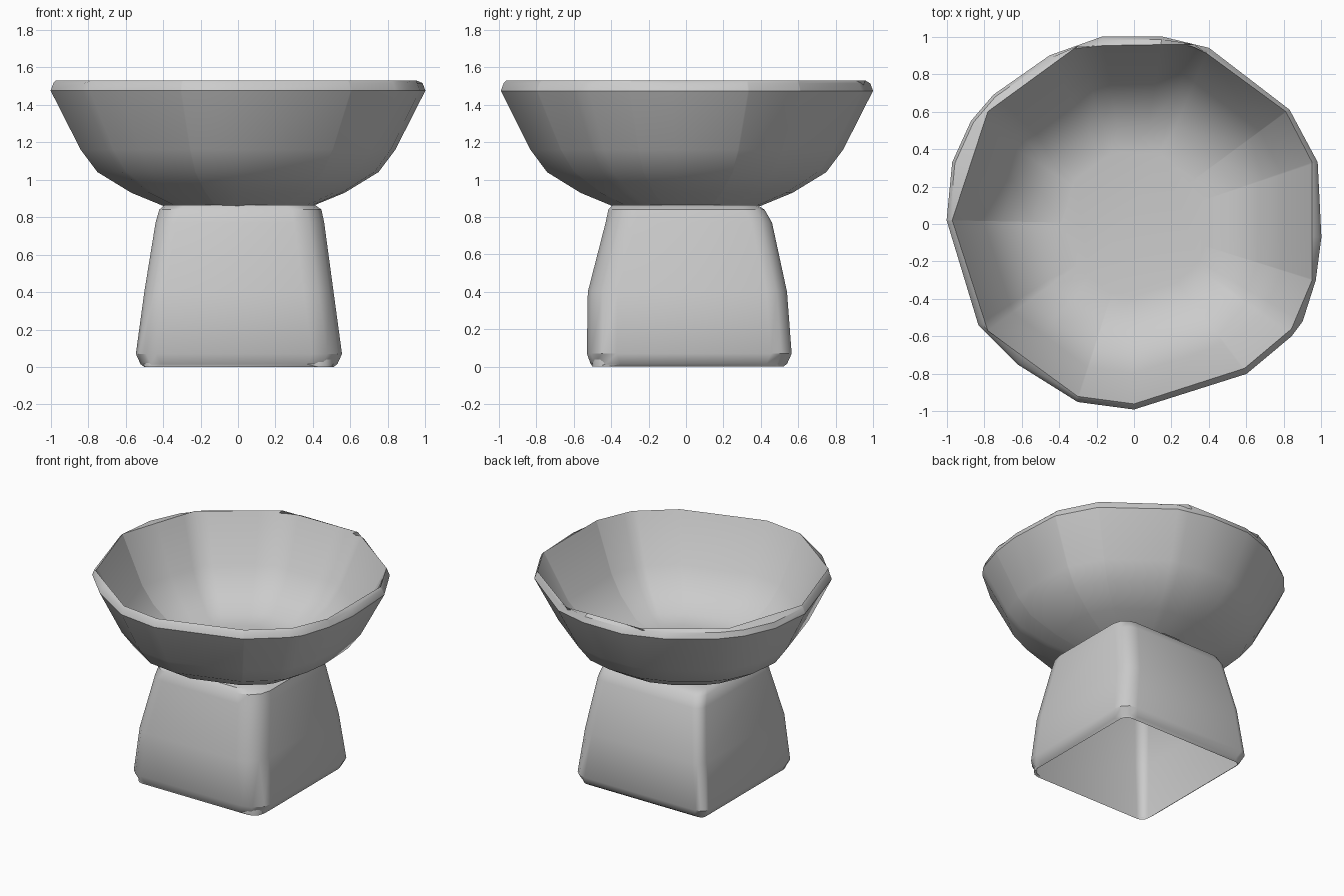
import bpy, bmesh, math

if "Cube" in bpy.data.objects:
    bpy.data.objects.remove(bpy.data.objects["Cube"])


def loft(name, rings, cap_start=False, cap_end=False, angle=35):
    """Skin a stack of equal-length point rings into one mesh object."""
    bm = bmesh.new()
    rows = [[bm.verts.new(p) for p in ring] for ring in rings]
    n = len(rows[0])
    for a, b in zip(rows, rows[1:]):
        for i in range(n):
            j = (i + 1) % n
            bm.faces.new((a[i], a[j], b[j], b[i]))
    if cap_start:
        bm.faces.new(rows[0][::-1])
    if cap_end:
        bm.faces.new(rows[-1])
    bmesh.ops.recalc_face_normals(bm, faces=bm.faces)
    mesh = bpy.data.meshes.new(name)
    bm.to_mesh(mesh)
    bm.free()
    obj = bpy.data.objects.new(name, mesh)
    bpy.context.collection.objects.link(obj)
    bpy.context.view_layer.objects.active = obj
    obj.select_set(True)
    bpy.ops.object.shade_smooth_by_angle(angle=math.radians(angle))
    obj.select_set(False)
    return obj


def reach(poly, t):
    """Distance from the centre to a polygon outline in direction t."""
    c, s = math.cos(t), math.sin(t)
    best = 0
    for (x1, y1), (x2, y2) in zip(poly, poly[1:] + poly[:1]):
        dx, dy = x2 - x1, y2 - y1
        den = c * dy - s * dx
        if abs(den) < 1e-9:
            continue
        r = (x1 * dy - y1 * dx) / den
        u = (x1 * s - y1 * c) / den
        if r > 0 and -1e-6 <= u <= 1 + 1e-6:
            best = max(best, r)
    return best


# Bowl: uneven faceted rim outlines (outside and inside)
outer = [(1, -.07), (.98, .33), (.83, .61), (.40, .94), (.15, 1), (-.17, 1),
         (-.45, .9), (-.75, .69), (-.87, .55), (-.97, .33), (-1, .02),
         (-.83, -.54), (-.62, -.75), (-.3, -.95), (0, -.99), (.6, -.8),
         (.84, -.6), (.9, -.52), (.97, -.3)]
inner = [(.95, -.3), (.95, .33), (.81, .6), (.32, .96), (-.3, .95),
         (-.78, .6), (-.97, .02), (-.78, -.57), (-.3, -.92), (0, -.96),
         (.59, -.77), (.84, -.56)]
angles = sorted({round(math.atan2(y, x), 3) for x, y in outer + inner})


def bowl_ring(poly, scale, z):
    return [(scale * reach(poly, t) * math.cos(t),
             scale * reach(poly, t) * math.sin(t), z) for t in angles]


outside = [(.40, .86), (.57, .93), (.75, 1.04), (.84, 1.16), (1, 1.475)]
inside = [(1, 1.53), (.985, 1.50), (.83, 1.19), (.73, 1.07), (.56, .95), (.4, .93)]
rings = [bowl_ring(outer, s, z) for s, z in outside]
rings.append(bowl_ring(outer, .985, 1.515))
rings += [bowl_ring(inner, s, z) for s, z in inside]
loft("bowl", rings, cap_end=True)


# Pedestal: hollow tapered block, rounded corners, open underneath
def base_ring(x0, x1, y0, y1, z, k=1.0):
    pts = []
    corners = [(x1, y0, .16, -90), (x1, y1, .11, 0),
               (x0, y1, .07, 90), (x0, y0, .11, 180)]
    for x, y, r, start in corners:
        r *= k
        cx = x - r if x > 0 else x + r
        cy = y - r if y > 0 else y + r
        for i in range(4):
            t = math.radians(start + 30 * i)
            pts.append((cx + r * math.cos(t), cy + r * math.sin(t), z))
    return pts


loft("pedestal", [
    base_ring(-.37, .40, -.37, .37, .84, .6),
    base_ring(-.40, .42, -.39, .41, .81, .6),
    base_ring(-.48, .49, -.48, .51, .40, .6),
    base_ring(-.50, .51, -.50, .52, .03, .5),
    base_ring(-.50, .51, -.50, .52, .0, .5),
    base_ring(-.52, .53, -.51, .54, .015),
    base_ring(-.545, .555, -.53, .565, .07),
    base_ring(-.50, .51, -.525, .54, .40),
    base_ring(-.44, .46, -.43, .46, .77),
    base_ring(-.42, .445, -.415, .42, .84),
    base_ring(-.39, .41, -.39, .38, .865),
], cap_start=True, cap_end=True)
